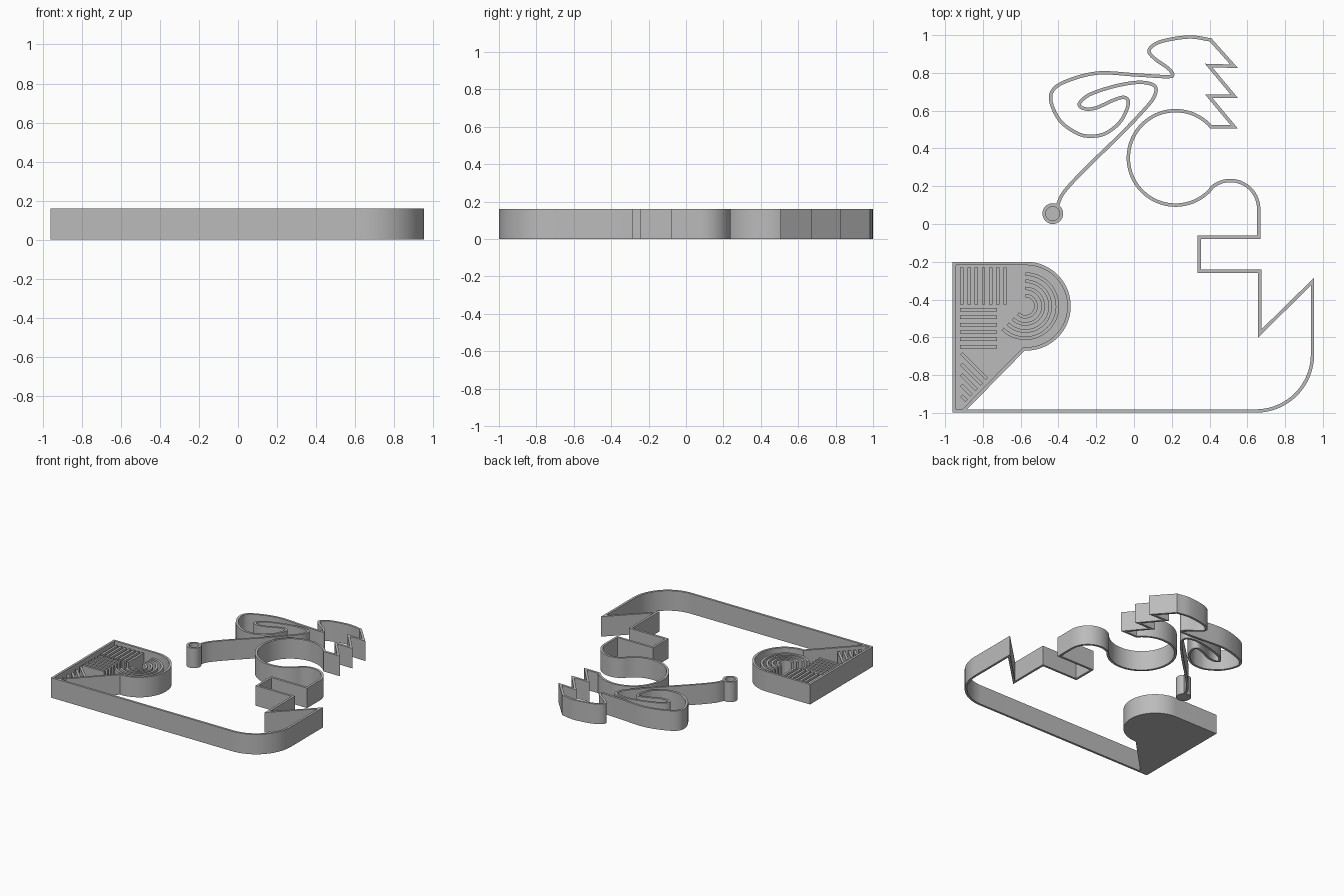
import bpy, bmesh, math
from mathutils import Vector

HEIGHT = 0.16
WALL = 0.018
FLOOR = 0.02
RIDGE_TOP = 0.14

cube = bpy.data.objects.get("Cube")
if cube:
    bpy.data.objects.remove(cube, do_unlink=True)

grey = bpy.data.materials.new("plain_grey")
grey.use_nodes = True
grey.diffuse_color = (0.5, 0.5, 0.5, 1)
grey.node_tree.nodes["Principled BSDF"].inputs["Base Color"].default_value = grey.diffuse_color


def finish(name, bm):
    """Turn a bmesh into a shaded object with outward normals."""
    bmesh.ops.recalc_face_normals(bm, faces=bm.faces)
    mesh = bpy.data.meshes.new(name)
    bm.to_mesh(mesh)
    bm.free()
    mesh.materials.append(grey)
    obj = bpy.data.objects.new(name, mesh)
    bpy.context.collection.objects.link(obj)
    bpy.ops.object.select_all(action='DESELECT')
    obj.select_set(True)
    bpy.context.view_layer.objects.active = obj
    bpy.ops.object.shade_smooth_by_angle(angle=math.radians(30))
    return obj


def arc(cx, cy, radius, start, end, steps=32):
    angles = [math.radians(start + (end - start) * i / steps) for i in range(steps + 1)]
    return [(cx + radius * math.cos(a), cy + radius * math.sin(a)) for a in angles]


def spline(points, steps=8):
    """Smooth curve passing through every point."""
    p = [Vector(q) for q in points]
    p = [p[0] * 2 - p[1]] + p + [p[-1] * 2 - p[-2]]
    out = []
    for a, b, c, d in zip(p, p[1:], p[2:], p[3:]):
        for i in range(steps):
            t = i / steps
            out.append(b + (c - a) * t / 2
                       + (a * 2 - b * 5 + c * 4 - d) * t * t / 2
                       + (b * 3 - a - c * 3 + d) * t ** 3 / 2)
    return out + [p[-2]]


def add_ribbon(bm, path, bottom, top, closed=False, width=WALL):
    """Upright wall following a path, with mitred corners."""
    pts = [Vector(q) for q in path]
    count = len(pts)
    rings = []
    for i, p in enumerate(pts):
        before = pts[i - 1] if closed or i else None
        after = pts[(i + 1) % count] if closed or i < count - 1 else None
        d_in = (p - before).normalized() if before is not None else None
        d_out = (after - p).normalized() if after is not None else d_in
        d_in = d_in if d_in is not None else d_out
        n_in = Vector((-d_in.y, d_in.x))
        n_out = Vector((-d_out.y, d_out.x))
        mitre = (n_in + n_out).normalized()
        side = mitre * (width / 2 / max(mitre.dot(n_in), 0.25))
        corners = ((p + side, bottom), (p - side, bottom), (p - side, top), (p + side, top))
        rings.append([bm.verts.new((q.x, q.y, z)) for q, z in corners])
    for i in range(count if closed else count - 1):
        a, b = rings[i], rings[(i + 1) % count]
        for k in range(4):
            m = (k + 1) % 4
            bm.faces.new((a[k], a[m], b[m], b[k]))
    if not closed:
        bm.faces.new(rings[0])
        bm.faces.new(rings[-1])


def ribbons(name, paths, bottom=0, top=HEIGHT, closed=False):
    bm = bmesh.new()
    for path in paths:
        add_ribbon(bm, path, bottom, top, closed)
    return finish(name, bm)


def slab(name, loop, thickness):
    bm = bmesh.new()
    face = bm.faces.new([bm.verts.new((x, y, 0)) for x, y in loop])
    extruded = bmesh.ops.extrude_face_region(bm, geom=[face], use_keep_orig=True)
    verts = [v for v in extruded["geom"] if isinstance(v, bmesh.types.BMVert)]
    bmesh.ops.translate(bm, verts=verts, vec=(0, 0, thickness))
    return finish(name, bm)


# Long base line, rounded corner, spike and square notch
path = [(-.94, -.99)] + arc(.645, -.69, .3, -90, 0)
path += [(.945, -.305), (.665, -.58), (.665, -.25), (.345, -.25), (.345, -.07), (.66, -.07)]
# Small bump flowing into the large open circle
path += arc(.51, .08, .15, 0, 130, 24)
path += arc(.22, .35, .25, -45, -319, 56)
# Saw teeth
for y in (.515, .677, .835):
    path += [(.53, y), (.395, y + .15 if y > .8 else y + .162)] if y < .8 else [(.53, y)]
# Curled loops and the tail
path += spline([
    (.405, .975), (.29, .99), (.14, .965), (.08, .92), (.11, .875), (.18, .825),
    (.205, .79), (.17, .78), (0, .79), (-.18, .8), (-.32, .77), (-.42, .72),
    (-.44, .65), (-.39, .545), (-.3, .48), (-.23, .465), (-.15, .48), (-.07, .545),
    (-.03, .635), (-.05, .67), (-.11, .655), (-.2, .615), (-.26, .61), (-.29, .635),
    (-.235, .685), (-.1, .73), (.03, .75), (.11, .73), (.105, .67), (.04, .59),
    (-.08, .465), (-.26, .29), (-.37, .17), (-.405, .1)])
ribbons("outline_ribbon", [path])

# Round cup at the end of the tail
cup = arc(-.43, .055, .046, 0, 360, 40)[:-1]
ribbons("tail_cup_wall", [cup], closed=True)
slab("tail_cup_floor", cup, FLOOR)

# Tray with a rounded side and a pointed foot
tray = [(-.951, -.209), (-.951, -.99), (-.905, -.99)]
tray += arc(-.57, -.435, .226, -93, 90, 40)
ribbons("tray_wall", [tray], closed=True)
slab("tray_floor", tray, FLOOR)

# Ridges standing inside the tray
bottom = FLOOR / 2
columns = [[(x, -.23), (x, -.425)] for x in (-.911 + .038 * i for i in range(7))]
ribbons("upright_ridges", columns, bottom, RIDGE_TOP)
rows = [[(-.92, y), (-.725, y)] for y in (-.455 - .039 * i for i in range(6))]
ribbons("level_ridges", rows, bottom, RIDGE_TOP)
slants = []
for i in range(5):
    y, run = -.685 - .056 * i, .135 - .027 * i
    slants.append([(-.914, y), (-.914 + run, y - run)])
ribbons("slanted_ridges", slants, bottom, RIDGE_TOP)
rings = [arc(-.575, -.435, .056 + .038 * i, 90, -135) for i in range(4)]
ribbons("curved_ridges", rings, bottom, RIDGE_TOP)
